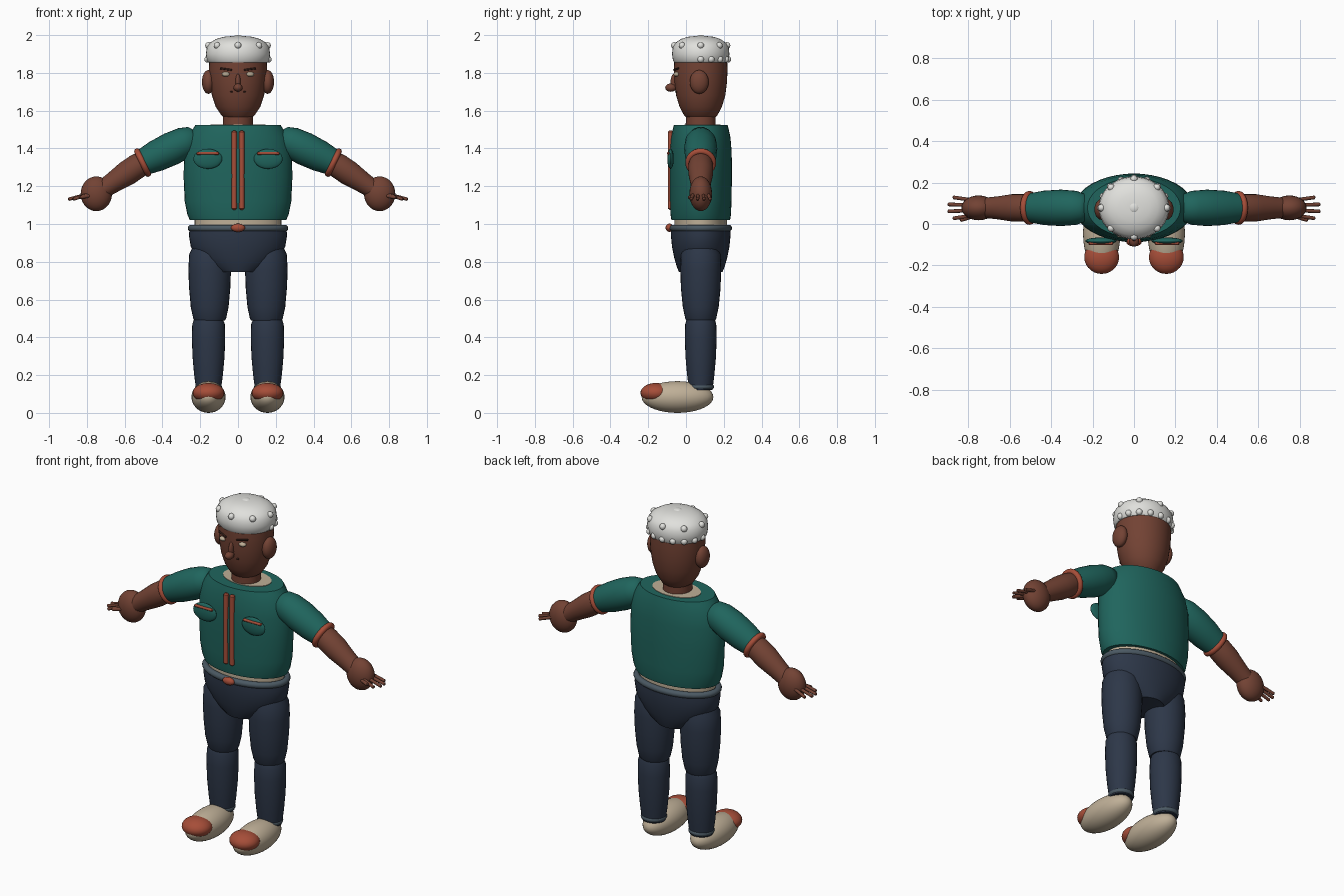
import bpy, bmesh, math
from mathutils import Vector, Matrix

cube = bpy.data.objects.get("Cube")
if cube:
    bpy.data.objects.remove(cube, do_unlink=True)

CY = 0.078  # body centre line in depth
parts = []


def material(name, r, g, b):
    m = bpy.data.materials.new(name)
    m.use_nodes = True
    m.diffuse_color = (r, g, b, 1)
    m.node_tree.nodes["Principled BSDF"].inputs["Base Color"].default_value = (r, g, b, 1)
    m.node_tree.nodes["Principled BSDF"].inputs["Roughness"].default_value = 0.7
    return m


TEAL = material("teal cloth", 0.014, 0.13, 0.11)
SKIN = material("brown skin", 0.17, 0.055, 0.034)
RUST = material("rust trim", 0.38, 0.075, 0.04)
NAVY = material("navy cloth", 0.026, 0.038, 0.065)
SLATE = material("slate trim", 0.07, 0.1, 0.125)
CREAM = material("cream", 0.52, 0.43, 0.31)
WHITE = material("soft white", 0.75, 0.75, 0.72)
DARK = material("dark brown", 0.035, 0.014, 0.01)


def finish(name, bm, mat, matrix=Matrix()):
    bmesh.ops.recalc_face_normals(bm, faces=bm.faces)
    mesh = bpy.data.meshes.new(name)
    bm.to_mesh(mesh)
    bm.free()
    mesh.materials.append(mat)
    ob = bpy.data.objects.new(name, mesh)
    ob.matrix_world = matrix
    bpy.context.collection.objects.link(ob)
    parts.append(ob)
    return ob


def aim(origin, direction):
    turn = Vector((0, 0, 1)).rotation_difference(Vector(direction))
    return Matrix.Translation(origin) @ turn.to_matrix().to_4x4()


def loft(name, rings, mat, origin=(0, CY, 0), direction=(0, 0, 1), n=40):
    """Closed skin over elliptical rings given as (height, x radius, y radius)."""
    bm = bmesh.new()
    loops = []
    for h, rx, ry in rings:
        loops.append([bm.verts.new((rx * math.cos(math.tau * i / n),
                                    ry * math.sin(math.tau * i / n), h)) for i in range(n)])
    for a, b in zip(loops, loops[1:]):
        for i in range(n):
            j = (i + 1) % n
            bm.faces.new((a[i], a[j], b[j], b[i]))
    bm.faces.new(loops[0])
    bm.faces.new(loops[-1])
    return finish(name, bm, mat, aim(origin, direction))


def ball(name, centre, radii, mat, n=24):
    bm = bmesh.new()
    bmesh.ops.create_uvsphere(bm, u_segments=n, v_segments=n // 2 + 2, radius=1)
    bmesh.ops.scale(bm, vec=radii, verts=bm.verts)
    return finish(name, bm, mat, Matrix.Translation(centre))


def band(name, rx, ry, tube, mat, origin, direction=(0, 0, 1), n=40, m=12):
    """Rounded elliptical ring."""
    bm = bmesh.new()
    grid = []
    for i in range(n):
        a = math.tau * i / n
        grid.append([])
        for k in range(m):
            b = math.tau * k / m
            grid[i].append(bm.verts.new(((rx + tube * math.cos(b)) * math.cos(a),
                                         (ry + tube * math.cos(b)) * math.sin(a),
                                         tube * math.sin(b))))
    for i in range(n):
        for k in range(m):
            i2, k2 = (i + 1) % n, (k + 1) % m
            bm.faces.new((grid[i][k], grid[i2][k], grid[i2][k2], grid[i][k2]))
    return finish(name, bm, mat, aim(origin, direction))


def rod(name, a, b, r, mat):
    """Round-ended straight rod."""
    d = Vector(b) - Vector(a)
    length = d.length
    rings = [(0, r * .4, r * .4), (r * .5, r, r), (length - r * .5, r, r), (length, r * .4, r * .4)]
    return loft(name, rings, mat, a, d, 12)


# Torso and clothing
loft("shirt", [(1.02, .255, .155), (1.05, .268, .16), (1.12, .282, .163), (1.25, .288, .165),
               (1.38, .285, .164), (1.46, .265, .157), (1.505, .238, .147), (1.525, .225, .142)], TEAL)
loft("undershirt_collar", [(1.5, .145, .095), (1.528, .145, .095)], CREAM, (0, CY + .01, 0))
loft("undershirt_hem", [(.96, .23, .14), (1.03, .23, .14)], CREAM)
loft("hips", [(.745, .11, .115), (.775, .165, .127), (.82, .215, .14), (.88, .25, .152),
              (.94, .26, .158), (.985, .255, .157)], NAVY)
band("belt", .248, .148, .018, SLATE, (0, CY, .978))
ball("belt_buckle", (0, -.088, .98), (.037, .02, .022), RUST)

# Head
loft("neck", [(1.49, .08, .08), (1.62, .078, .078)], SKIN)
loft("head", [(1.555, .06, .065), (1.575, .088, .088), (1.62, .118, .112), (1.68, .138, .13),
              (1.75, .149, .139), (1.82, .154, .142), (1.9, .15, .138)], SKIN)
ball("nose_bridge", (0, -.062, 1.75), (.014, .02, .045), SKIN)
ball("nose_tip", (0, -.08, 1.722), (.024, .03, .022), SKIN)

# Textured cap with raised beads
loft("cap", [(1.855, .155, .14), (1.865, .165, .147), (1.9, .17, .152), (1.935, .165, .148),
             (1.96, .148, .133), (1.98, .115, .103), (1.991, .075, .067), (1.995, .03, .027)], WHITE)
ball("cap_top_bead", (0, CY, 1.986), (.028, .028, .014), WHITE, 16)
for i in range(8):
    a = math.tau * i / 8
    ball("cap_bead", (.156 * math.cos(a), CY + .139 * math.sin(a), 1.945), (.018,) * 3, WHITE, 12)
for i in range(9):
    a = math.pi * i / 8
    ball("cap_rim_bead", (.16 * math.cos(a), CY + .143 * math.sin(a), 1.872), (.018,) * 3, WHITE, 12)

# Paired parts
for s, side in ((1, "left"), (-1, "right")):
    # Face details
    ball(side + "_ear", (s * .157, .07, 1.752), (.034, .05, .063), SKIN)
    ball(side + "_eye", (s * .064, -.049, 1.793), (.022, .017, .013), CREAM, 16)
    rod(side + "_brow", (s * .032, -.064, 1.815), (s * .095, -.04, 1.824), .005, DARK)
    ball(side + "_mouth_corner", (s * .035, -.052, 1.7), (.007, .006, .005), DARK, 12)

    # Jacket front
    rod(side + "_zip_strip", (s * .02, -.082, 1.075), (s * .02, -.082, 1.495), .014, RUST)
    ball(side + "_pocket", (s * .16, -.082, 1.345), (.076, .017, .053), TEAL)
    rod(side + "_pocket_trim", (s * .1, -.093, 1.374), (s * .22, -.093, 1.374), .008, RUST)

    # Arm
    shoulder, cuff = Vector((s * .235, CY, 1.455)), Vector((s * .505, CY, 1.325))
    hand = Vector((s * .75, CY, 1.16))
    reach = cuff - shoulder
    length = reach.length
    sleeve = [(-.02, .035), (0, .065), (.05, .082), (.13, .088), (.22, .083), (length, .07)]
    loft(side + "_sleeve", [(h, r, r) for h, r in sleeve], TEAL, shoulder, reach, 28)
    band(side + "_sleeve_cuff", .066, .066, .016, RUST, cuff, reach, 28)
    lower = hand - cuff
    fore = [(-.03, .055), (.03, .066), (.1, .066), (.18, .056), (lower.length, .045)]
    loft(side + "_forearm", [(h, r, r) for h, r in fore], SKIN, cuff, lower, 28)
    ball(side + "_hand", hand, (.083, .06, .092), SKIN)
    for k in range(4):
        spread = (k - 1.5) * .034
        tip = .9 if k in (1, 2) else .875
        rod(side + "_finger", (s * .77, CY + spread * .7, 1.165),
            (s * tip, CY + spread, 1.13), .009, SKIN)
    rod(side + "_thumb", (s * .76, CY - .035, 1.155), (s * .84, CY - .06, 1.14), .01, SKIN)

    # Leg
    hip = (s * .15, CY, 0)
    loft(side + "_thigh", [(.488, .08, .076), (.5, .087, .082), (.56, .1, .095), (.66, .109, .105),
                           (.76, .113, .108), (.84, .108, .105), (.9, .08, .08)], NAVY, hip, n=28)
    shin = (s * .156, CY, 0)
    loft(side + "_shin", [(.12, .065, .062), (.2, .076, .072), (.3, .085, .081), (.4, .088, .084),
                          (.47, .086, .082), (.492, .078, .075)], NAVY, shin, n=28)
    band(side + "_trouser_hem", .057, .057, .014, SLATE, (s * .156, CY, .138), n=28)

    # Shoe
    ball(side + "_shoe", (s * .156, -.045, .084), (.09, .19, .084), CREAM, 32)
    ball(side + "_toe_cap", (s * .156, -.16, .106), (.084, .081, .052), RUST, 28)

# Smooth shading with crisp rims
bpy.ops.object.select_all(action='DESELECT')
for ob in parts:
    ob.select_set(True)
bpy.context.view_layer.objects.active = parts[0]
bpy.ops.object.shade_smooth_by_angle(angle=math.radians(40))
